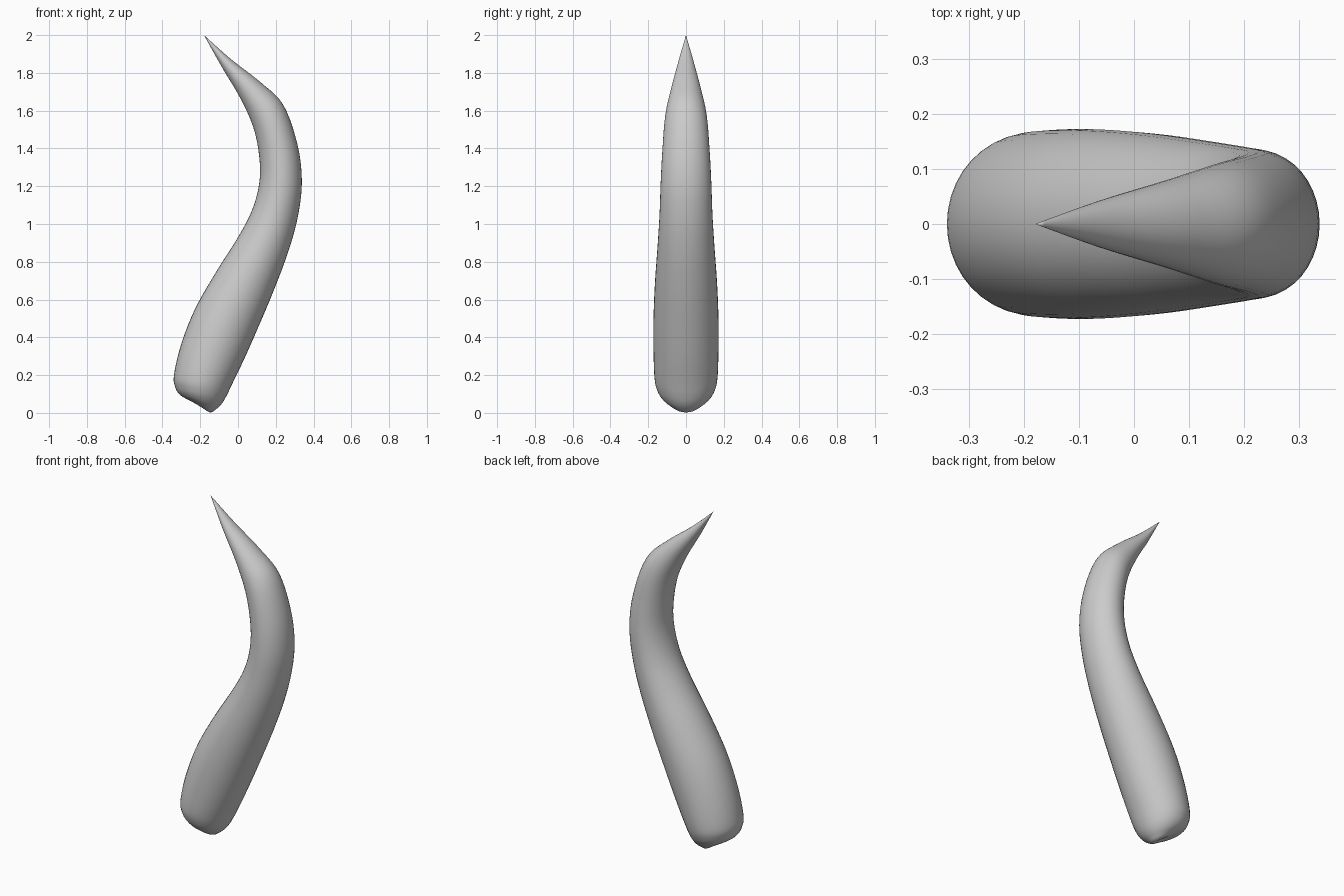
import bpy, bmesh, math
from mathutils import Vector

if "Cube" in bpy.data.objects:
    bpy.data.objects.remove(bpy.data.objects["Cube"])

# Stations along the horn: inner edge (x, z), outer edge (x, z), half depth in y
STATIONS = [
    (-0.200, 0.040, -0.200, 0.040, 0.000),
    (-0.235, 0.055, -0.150, 0.003, 0.050),
    (-0.275, 0.075, -0.115, 0.020, 0.092),
    (-0.310, 0.098, -0.085, 0.050, 0.125),
    (-0.332, 0.135, -0.060, 0.092, 0.150),
    (-0.339, 0.200, -0.030, 0.155, 0.166),
    (-0.302, 0.360, 0.035, 0.290, 0.172),
    (-0.230, 0.545, 0.110, 0.460, 0.172),
    (-0.120, 0.740, 0.190, 0.650, 0.164),
    (0.000, 0.930, 0.265, 0.850, 0.150),
    (0.075, 1.075, 0.315, 1.030, 0.140),
    (0.113, 1.220, 0.338, 1.220, 0.134),
    (0.112, 1.360, 0.315, 1.420, 0.125),
    (0.080, 1.515, 0.240, 1.630, 0.110),
    (0.010, 1.670, 0.120, 1.750, 0.080),
    (-0.085, 1.830, -0.040, 1.875, 0.042),
    (-0.180, 2.000, -0.180, 2.000, 0.000),
]
SIDES, STEPS = 40, 5


def catmull(p0, p1, p2, p3, t):
    return [0.5 * (2 * b + (c - a) * t + (2 * a - 5 * b + 4 * c - d) * t * t
                   + (3 * b - a - 3 * c + d) * t ** 3)
            for a, b, c, d in zip(p0, p1, p2, p3)]


# Smoothly interpolated stations
n = len(STATIONS)
rows = []
for i in range(n - 1):
    pts = [STATIONS[min(max(i + k, 0), n - 1)] for k in (-1, 0, 1, 2)]
    rows += [catmull(*pts, s / STEPS) for s in range(STEPS)]

# Elliptical rings lofted between a base pole and the tip
bm = bmesh.new()
rings = []
for lx, lz, rx, rz, depth in rows[1:]:
    centre = Vector(((lx + rx) / 2, 0, (lz + rz) / 2))
    half = Vector(((rx - lx) / 2, 0, (rz - lz) / 2))
    ring = []
    for k in range(SIDES):
        a = math.tau * k / SIDES
        ring.append(bm.verts.new(centre + half * math.cos(a)
                                 + Vector((0, depth * math.sin(a), 0))))
    rings.append(ring)
base = bm.verts.new((STATIONS[0][0], 0, STATIONS[0][1]))
tip = bm.verts.new((STATIONS[-1][0], 0, STATIONS[-1][1]))
for k in range(SIDES):
    j = (k + 1) % SIDES
    bm.faces.new((base, rings[0][j], rings[0][k]))
    bm.faces.new((tip, rings[-1][k], rings[-1][j]))
    for lo, hi in zip(rings, rings[1:]):
        bm.faces.new((lo[k], lo[j], hi[j], hi[k]))
bmesh.ops.recalc_face_normals(bm, faces=bm.faces)
for f in bm.faces:
    f.smooth = True

mesh = bpy.data.meshes.new("curved_horn")
bm.to_mesh(mesh)
bm.free()
horn = bpy.data.objects.new("curved_horn", mesh)
bpy.context.collection.objects.link(horn)
